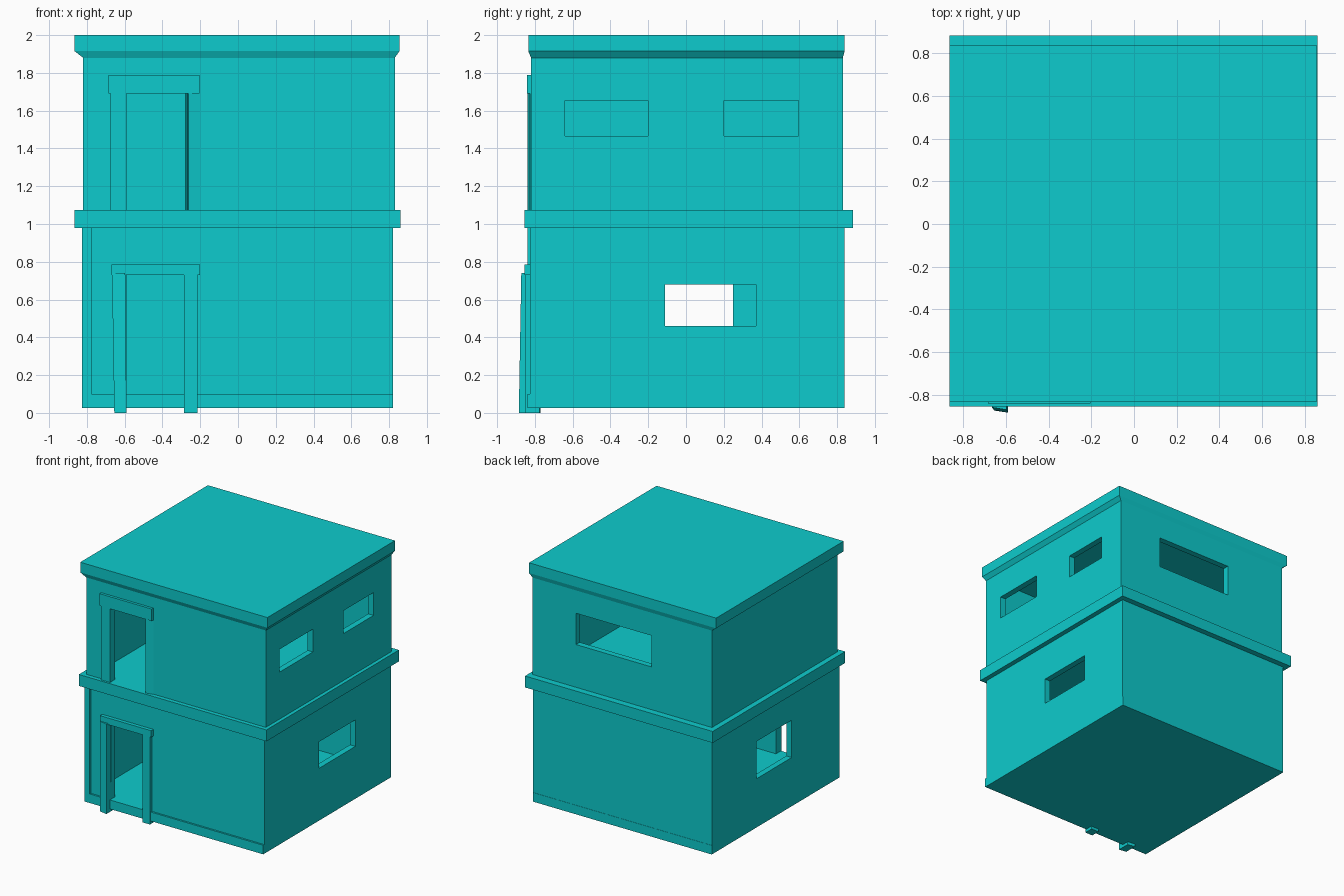
import bpy
import bmesh
from mathutils import Vector

cube = bpy.data.objects.get("Cube")
if cube:
    bpy.data.objects.remove(cube, do_unlink=True)

COLOUR = (0.004, 0.6, 0.61, 1)
teal = bpy.data.materials.new("teal")
teal.use_nodes = True
teal.diffuse_color = COLOUR
teal.node_tree.nodes["Principled BSDF"].inputs["Base Color"].default_value = COLOUR


def prism(name, bottom, top, z0, z1):
    """Solid between a bottom outline and a top outline."""
    bm = bmesh.new()
    low = [bm.verts.new((x, y, z0)) for x, y in bottom]
    high = [bm.verts.new((x, y, z1)) for x, y in top]
    bm.faces.new(low)
    bm.faces.new(high)
    for i in range(len(low)):
        j = (i + 1) % len(low)
        bm.faces.new((low[i], low[j], high[j], high[i]))
    bmesh.ops.recalc_face_normals(bm, faces=bm.faces)
    mesh = bpy.data.meshes.new(name)
    bm.to_mesh(mesh)
    bm.free()
    mesh.materials.append(teal)
    obj = bpy.data.objects.new(name, mesh)
    bpy.context.collection.objects.link(obj)
    return obj


def rect(x0, x1, y0, y1):
    return [(x0, y0), (x1, y0), (x1, y1), (x0, y1)]


def box(name, x0, x1, y0, y1, z0, z1):
    r = rect(x0, x1, y0, y1)
    return prism(name, r, r, z0, z1)


def cut(target, *bounds):
    """Remove a box-shaped opening from the target."""
    cutter = box("cutter", *bounds)
    cutter.hide_render = True
    mod = target.modifiers.new("opening", "BOOLEAN")
    mod.operation = "DIFFERENCE"
    mod.solver = "EXACT"
    mod.object = cutter
    bpy.context.view_layer.objects.active = target
    bpy.ops.object.modifier_apply(modifier=mod.name)
    bpy.data.objects.remove(cutter, do_unlink=True)


WALL = 0.05


def storey(name, x0, x1, y0, y1, z0, z1, openings):
    """Hollow room with openings cut through its walls."""
    walls = box(name, x0, x1, y0, y1, z0, z1)
    cut(walls, x0 + WALL, x1 - WALL, y0 + WALL, y1 - WALL, z0 - 0.1, z1 + 0.1)
    for opening in openings:
        cut(walls, *opening)
    return walls


# Lower storey: door in front, one window on each side
box("ground_slab", -0.825, 0.82, -0.84, 0.84, 0.025, 0.1)
storey("lower_walls", -0.825, 0.82, -0.825, 0.838, 0.1, 0.98, [
    (-0.59, -0.285, -0.95, -0.7, 0.05, 0.73),
    (0.7, 0.95, -0.11, 0.37, 0.46, 0.68),
    (-0.95, -0.7, -0.21, 0.25, 0.43, 0.74),
])
box("corner_strip", -0.825, -0.775, -0.84, -0.825, 0.1, 0.98)

# Ledge that also forms the upper floor
box("middle_ledge", -0.865, 0.86, -0.855, 0.885, 0.98, 1.075)

# Upper storey: door in front, two windows on the left, one at the back
storey("upper_walls", -0.82, 0.83, -0.82, 0.83, 1.075, 1.885, [
    (-0.59, -0.27, -0.95, -0.7, 1.0, 1.69),
    (0.7, 0.95, -0.64, -0.2, 1.465, 1.655),
    (0.7, 0.95, 0.2, 0.595, 1.465, 1.655),
    (-0.265, 0.43, 0.7, 0.95, 1.43, 1.69),
])

# Roof slab with a sloped underside
prism("roof_underside", rect(-0.82, 0.83, -0.82, 0.83),
      rect(-0.865, 0.855, -0.835, 0.84), 1.88, 1.915)
box("roof_slab", -0.865, 0.855, -0.835, 0.84, 1.915, 2.0)

# Lower door frame, with a leaning right post
prism("lower_door_right_post",
      [(-0.655, -0.875), (-0.59, -0.885), (-0.59, -0.78), (-0.655, -0.77)],
      [(-0.667, -0.86), (-0.597, -0.872), (-0.597, -0.78), (-0.667, -0.77)],
      0, 0.74)
box("lower_door_left_post", -0.285, -0.215, -0.85, -0.775, 0, 0.73)
box("lower_door_lintel", -0.67, -0.2, -0.855, -0.8, 0.73, 0.785)

# Upper door frame, with a slightly turned left post
box("upper_door_right_post", -0.675, -0.59, -0.838, -0.77, 1.07, 1.69)
turned = [(-0.263, -0.838), (-0.2, -0.825), (-0.215, -0.76), (-0.28, -0.772)]
prism("upper_door_left_post", turned, turned, 1.07, 1.69)
box("upper_door_lintel", -0.685, -0.205, -0.842, -0.79, 1.69, 1.79)
